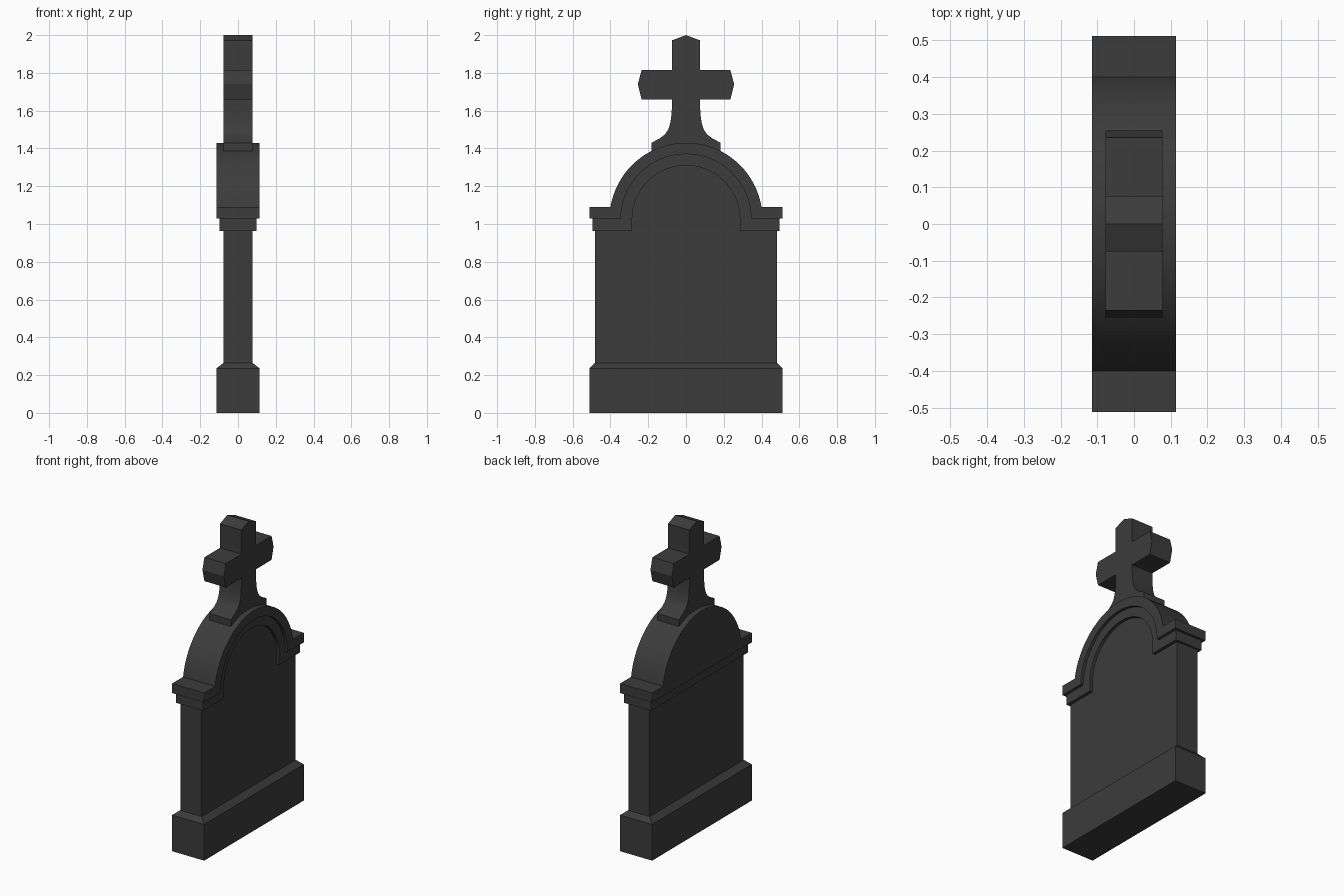
import bpy, bmesh, math

if "Cube" in bpy.data.objects:
    bpy.data.objects.remove(bpy.data.objects["Cube"])

ZC = 1.025  # shared centre height of all arches

stone = bpy.data.materials.new("dark_stone")
stone.diffuse_color = (0.045, 0.045, 0.045, 1)
stone.use_nodes = True
stone.node_tree.nodes["Principled BSDF"].inputs["Base Color"].default_value = stone.diffuse_color


def finish(name, bm):
    bmesh.ops.recalc_face_normals(bm, faces=bm.faces)
    me = bpy.data.meshes.new(name)
    bm.to_mesh(me)
    bm.free()
    me.materials.append(stone)
    ob = bpy.data.objects.new(name, me)
    bpy.context.collection.objects.link(ob)
    return ob


def prism(name, half, x0, x1):
    """Mirror a half profile (y, z), listed bottom to top, and extrude it along x."""
    pts = half + [(-y, z) for y, z in reversed(half) if y > 1e-6]
    bm = bmesh.new()
    face = bm.faces.new([bm.verts.new((x0, y, z)) for y, z in pts])
    ext = bmesh.ops.extrude_face_region(bm, geom=[face])
    verts = [v for v in ext["geom"] if isinstance(v, bmesh.types.BMVert)]
    bmesh.ops.translate(bm, verts=verts, vec=(x1 - x0, 0, 0))
    return finish(name, bm)


def arc(r, z_start=ZC, n=20):
    """Quarter arch from the given height up to the crown."""
    a0 = math.asin((z_start - ZC) / r)
    angles = [a0 + (math.pi / 2 - a0) * i / n for i in range(n)]
    return [(r * math.cos(a), ZC + r * math.sin(a)) for a in angles] + [(0, ZC + r)]


def activate(ob):
    bpy.ops.object.select_all(action='DESELECT')
    ob.select_set(True)
    bpy.context.view_layer.objects.active = ob


def cut_arch(ob, r):
    """Cut an arched recess of radius r into the +x side only."""
    cutter = prism("arch_cutter", [(r, 0.8)] + arc(r), 0.07, 0.2)
    cutter.hide_render = True
    mod = ob.modifiers.new("recess", 'BOOLEAN')
    mod.operation = 'DIFFERENCE'
    mod.solver = 'EXACT'
    mod.object = cutter
    activate(ob)
    bpy.ops.object.modifier_apply(modifier=mod.name)
    bpy.data.objects.remove(cutter, do_unlink=True)


# plinth with sloped shoulder
bm = bmesh.new()
rings = []
for hx, hy, z in [(0.115, 0.512, 0), (0.115, 0.512, 0.235), (0.077, 0.483, 0.265)]:
    rings.append([bm.verts.new((sx * hx, sy * hy, z))
                  for sx, sy in [(-1, -1), (1, -1), (1, 1), (-1, 1)]])
for a, b in zip(rings, rings[1:]):
    for i in range(4):
        j = (i + 1) % 4
        bm.faces.new((a[i], a[j], b[j], b[i]))
bm.faces.new(rings[0])
bm.faces.new(rings[-1])
plinth = finish("plinth", bm)

# slab with arched head, visible inside the recess
slab = prism("slab", [(0.483, 0.25), (0.483, 1.0), (0.31, 1.0)] + arc(0.31)[1:], -0.077, 0.077)

# lower moulding step
bed = prism("lower_moulding", [(0.496, 0.963), (0.496, 1.05), (0.365, 1.05)]
            + arc(0.365, 1.06), -0.097, 0.097)
cut_arch(bed, 0.285)

# upper moulding: cornice ends and arched hood
hood = prism("arched_hood", [(0.512, 1.028), (0.512, 1.09)] + arc(0.405, 1.09), -0.115, 0.115)
cut_arch(hood, 0.345)

# cross with flared foot and pointed ends
cross = prism("cross", [
    (0.183, 1.375), (0.183, 1.43), (0.14, 1.453), (0.113, 1.473), (0.095, 1.498),
    (0.084, 1.53), (0.078, 1.57), (0.075, 1.61), (0.075, 1.66), (0.235, 1.66),
    (0.255, 1.74), (0.235, 1.815), (0.075, 1.815), (0.075, 1.972), (0, 2.0)],
    -0.077, 0.077)

# smooth the curves, keep arrises crisp
for ob in (slab, bed, hood, cross):
    activate(ob)
    bpy.ops.object.shade_smooth_by_angle(angle=math.radians(18))
